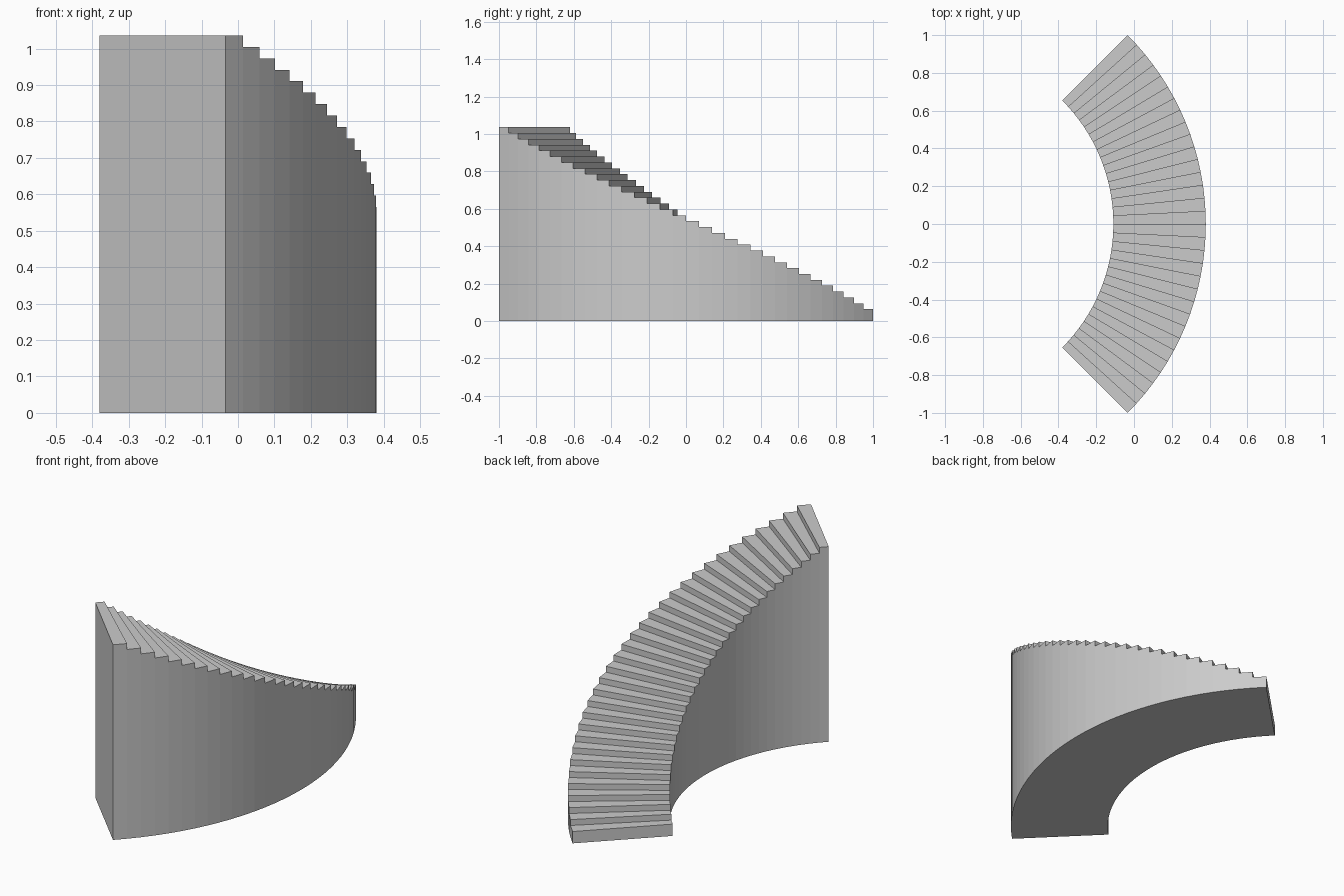
import bpy, bmesh
from math import sin, cos, pi, sqrt

if "Cube" in bpy.data.objects:
    bpy.data.objects.remove(bpy.data.objects["Cube"])

STEPS = 32
RISE = 1.036 / (STEPS + 1)
R_OUT, R_IN = sqrt(2), 0.925
CX = -(R_OUT + R_IN * cos(pi / 4)) / 2      # arc centre, so the bounds centre on x = 0

bm = bmesh.new()


def pair(i, z):
    """Inner and outer vertex on radial line i at height z."""
    a = pi / 4 - i * (pi / 2) / STEPS
    return [bm.verts.new((CX + r * cos(a), r * sin(a), z)) for r in (R_IN, R_OUT)]


def quad(p, q):
    bm.faces.new((p[0], p[1], q[1], q[0]))


# Solid curved flight: floor, riser, tread and two side walls for each step
floor = [pair(i, 0) for i in range(STEPS + 1)]
low = floor[0]
for i in range(STEPS):
    z = (i + 2) * RISE
    front, back = pair(i, z), pair(i + 1, z)
    quad(low, front)
    quad(front, back)
    quad(floor[i + 1], floor[i])
    for s in (0, 1):
        wall = [floor[i][s], floor[i + 1][s], back[s], front[s]]
        if i:
            wall.append(low[s])
        bm.faces.new(wall)
    low = back
quad(low, floor[-1])                         # tall end wall

bmesh.ops.recalc_face_normals(bm, faces=bm.faces)
mesh = bpy.data.meshes.new("curved_staircase")
bm.to_mesh(mesh)
bm.free()
stairs = bpy.data.objects.new("curved_staircase", mesh)
bpy.context.collection.objects.link(stairs)
